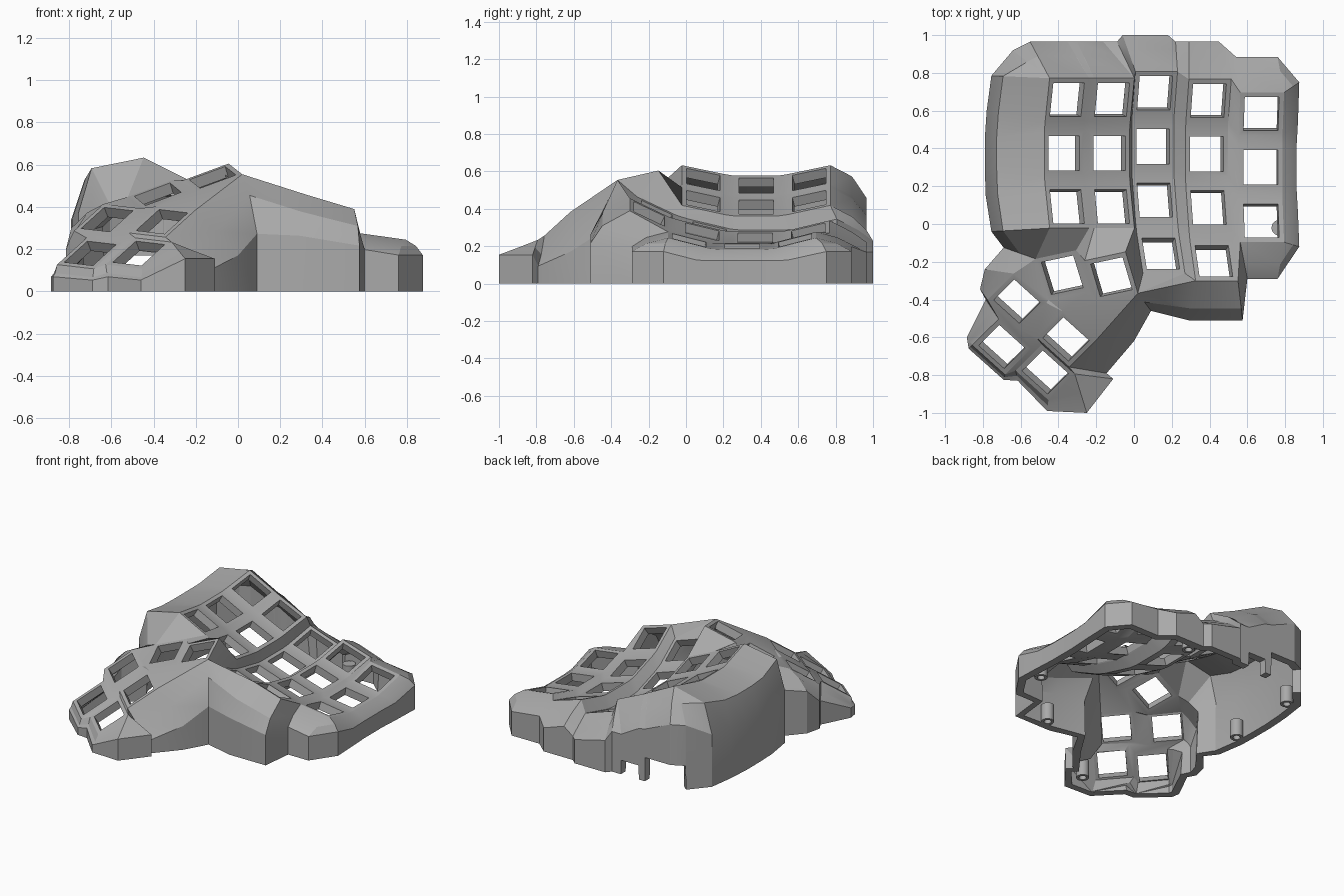
import bpy, bmesh, math
from mathutils import Vector

if "Cube" in bpy.data.objects:
    bpy.data.objects.remove(bpy.data.objects["Cube"])

grey = bpy.data.materials.new("plain grey")
grey.use_nodes = True
grey.diffuse_color = (0.4, 0.4, 0.4, 1)
grey.node_tree.nodes["Principled BSDF"].inputs["Base Color"].default_value = (0.4, 0.4, 0.4, 1)

HOLE, FRAME, THICK = 0.092, 0.117, 0.055
bm = bmesh.new()
pts = {}


def face(*verts):
    unique = list(dict.fromkeys(pts[v] if isinstance(v, str) else v for v in verts))
    if len(unique) > 2 and bm.faces.get(unique) is None:
        bm.faces.new(unique)


def plate(name, centre, gx, gy, turn=0.0):
    """Tilted square key frame around an open hole; corners tl, tr, br, bl."""
    c, s = math.cos(turn), math.sin(turn)
    normal = Vector((-gx, -gy, 1)).normalized()
    ax = Vector((c, s, gx * c + gy * s)).normalized()
    ay = normal.cross(ax)
    outer, inner = [], []
    for corner, i, j in (("tl", -1, 1), ("tr", 1, 1), ("br", 1, -1), ("bl", -1, -1)):
        arm = ax * i + ay * j
        pts[name + corner] = bm.verts.new(Vector(centre) + arm * FRAME)
        outer.append(pts[name + corner])
        inner.append(bm.verts.new(Vector(centre) + arm * HOLE))
    for i in range(4):
        j = (i + 1) % 4
        face(outer[i], outer[j], inner[j], inner[i])


# Finger columns: x, middle y, middle z, sideways slope, rows
columns = [(-.37, .375, .525, -.50, 3), (-.13, .375, .41, -.45, 3),
           (.10, .41, .25, -.33, 4), (.385, .37, .245, -.30, 4), (.67, .30, .20, -.14, 3)]
edges = {}
for c, (x, y, z, gx, rows) in enumerate(columns):
    left, right = [], []
    for r in range(rows):
        dy = .283 * (1 - r)
        dz = .4 * dy * dy
        key = f"c{c}r{r}"
        plate(key, (x - gx * dz, y + dy, z + dz), gx, .92 * dy)
        left += [key + "tl", key + "bl"]
        right += [key + "tr", key + "br"]
    for i in range(1, len(left) - 1, 2):
        face(left[i], right[i], right[i + 1], left[i + 1])
    for side, names in (("L", left), ("R", right)):
        for i, n in enumerate(names):
            pts[f"{side}{c}{i}"] = pts[n]

# Webs between neighbouring columns
for c in range(4):
    for i in range(7 if c == 2 else 5):
        face(f"R{c}{i}", f"L{c+1}{i}", f"L{c+1}{i+1}", f"R{c}{i+1}")

# Thumb cluster: centre, slopes, turn
fan = math.radians(-42)
thumbs = [((-.12, -.28, .54), .30, .32, .21), ((-.38, -.27, .46), .30, .35, .21),
          ((-.62, -.41, .34), .37, .54, fan), ((-.70, -.65, .18), .37, .54, fan),
          ((-.36, -.61, .33), .37, .54, fan), ((-.47, -.785, .18), .37, .54, fan)]
for n, t in enumerate(thumbs):
    plate(f"t{n}", *t)

# Webs inside the thumb cluster and up to the finger columns
for web in ("t1tr t0tl t0bl t1br", "t2tl t1tl t1bl t2tr", "t2tr t1bl t4tl",
            "t4tl t1bl t1br t0bl", "t4tl t0bl t0br t4tr", "t2tr t4tl t4bl t2br",
            "t2bl t2br t3tr t3tl", "t4bl t4br t5tr t5tl", "t2br t4bl t5tl t3tr",
            "t3tr t5tl t5bl t3br", "L05 R05 t1tr t1tl", "R05 L15 t0tl t1tr",
            "L15 R15 t0tr t0tl", "R15 L25 L26", "R15 L26 t0tr", "L26 L27 t0br t0tr",
            "t0br L27 R27", "t0br R27 L37", "R35 R36 L45", "R36 R37 L45"):
    face(*web.split())

# Outer wall: reach and drop of the lip, knee ratio, then edge point with its foot
walls = [
    (.8, .05, .64, [("L00", -.755, .785), ("L01", -.78, .6), ("L02", -.79, .45),
                    ("L03", -.79, .3), ("L04", -.785, .15), ("L05", -.755, -.04)]),
    (.5, .04, .8, [("t1tl", -.69, -.125), ("t2tl", -.79, -.24), ("t2bl", -.815, -.345),
                   ("t3tl", -.785, -.4), ("t3bl", -.885, -.6), ("t3bl", -.875, -.66),
                   ("t3br", -.69, -.825), ("t5bl", -.615, -.83), ("t5br", -.46, -.99),
                   ("t5tr", -.25, -1), ("t5tr", -.11, -.82)]),
    (.5, .1, .6, [("t4br", -.145, -.79), ("t4tr", 0, -.62), ("t0br", .09, -.46)]),
    (.7, .08, .7, [("L37", .29, -.51), ("R37", .575, -.51)]),
    (.6, .03, .8, [("L45", .6, -.29), ("R45", .76, -.29), ("R45", .875, -.12),
                   ("R44", .868, .06), ("R43", .86, .2), ("R42", .86, .4),
                   ("R41", .868, .54), ("R40", .875, .75), ("R40", .76, .885),
                   ("L40", .54, .885)]),
    (.6, .06, .8, [("R30", .45, .965), ("L30", .29, .965), ("R20", .22, .965),
                   ("R20", .18, 1), ("L20", -.06, 1), ("R10", -.09, .965),
                   ("R10", -.16, .965), ("R10", -.163, .965, .1), ("L10", -.3, .965, .1),
                   ("L10", -.303, .965), ("R00", -.35, .965), ("R00", -.353, .965, .17),
                   ("L00", -.55, .965, .17), ("L00", -.64, .92, .17), ("L00", -.643, .917)]),
]
chain = []
for reach, drop, knee, feet in walls:
    for name, x, y, *lift in feet:
        top = pts[name]
        foot = Vector((x, y, lift[0] if lift else 0))
        lip = top.co.lerp(foot, reach)
        lip.z = top.co.z - drop
        bend = Vector((x, y, lip.z * knee))
        chain.append([top] + [bm.verts.new(p) for p in (lip, bend, foot)])
for a, b in zip(chain, chain[1:] + chain[:1]):
    for k in range(3):
        face(a[k], b[k], b[k + 1], a[k + 1])

bmesh.ops.recalc_face_normals(bm, faces=bm.faces)
if sum(f.normal.z * f.calc_area() for f in bm.faces) < 0:
    bmesh.ops.reverse_faces(bm, faces=bm.faces)


def finish(name, mesh_bm, thickness):
    mesh = bpy.data.meshes.new(name)
    mesh_bm.to_mesh(mesh)
    mesh_bm.free()
    obj = bpy.data.objects.new(name, mesh)
    bpy.context.collection.objects.link(obj)
    mesh.materials.append(grey)
    bpy.ops.object.select_all(action="DESELECT")
    obj.select_set(True)
    bpy.context.view_layer.objects.active = obj
    solid = obj.modifiers.new("thickness", "SOLIDIFY")
    solid.thickness, solid.offset = thickness, -1
    bpy.ops.object.modifier_apply(modifier=solid.name)
    bpy.ops.object.shade_smooth_by_angle(angle=math.radians(20))
    return obj


case = finish("keyboard_case", bm, THICK)
# Flat underside
for v in case.data.vertices:
    if v.co.z < .035:
        v.co.z = 0

# Hollow screw posts inside the rim
posts = [(.37, -.43), (-.70, .2), (-.67, .74), (-.27, -.84), (.77, -.02), (.27, .87)]
for n, (x, y) in enumerate(posts):
    pb = bmesh.new()
    bmesh.ops.create_cone(pb, cap_ends=True, segments=20, radius1=.042, radius2=.042, depth=.12)
    bmesh.ops.delete(pb, geom=[f for f in pb.faces if f.normal.z < -.9], context="FACES_ONLY")
    finish(f"screw_post_{n + 1}", pb, .018).location = (x, y, .06)
